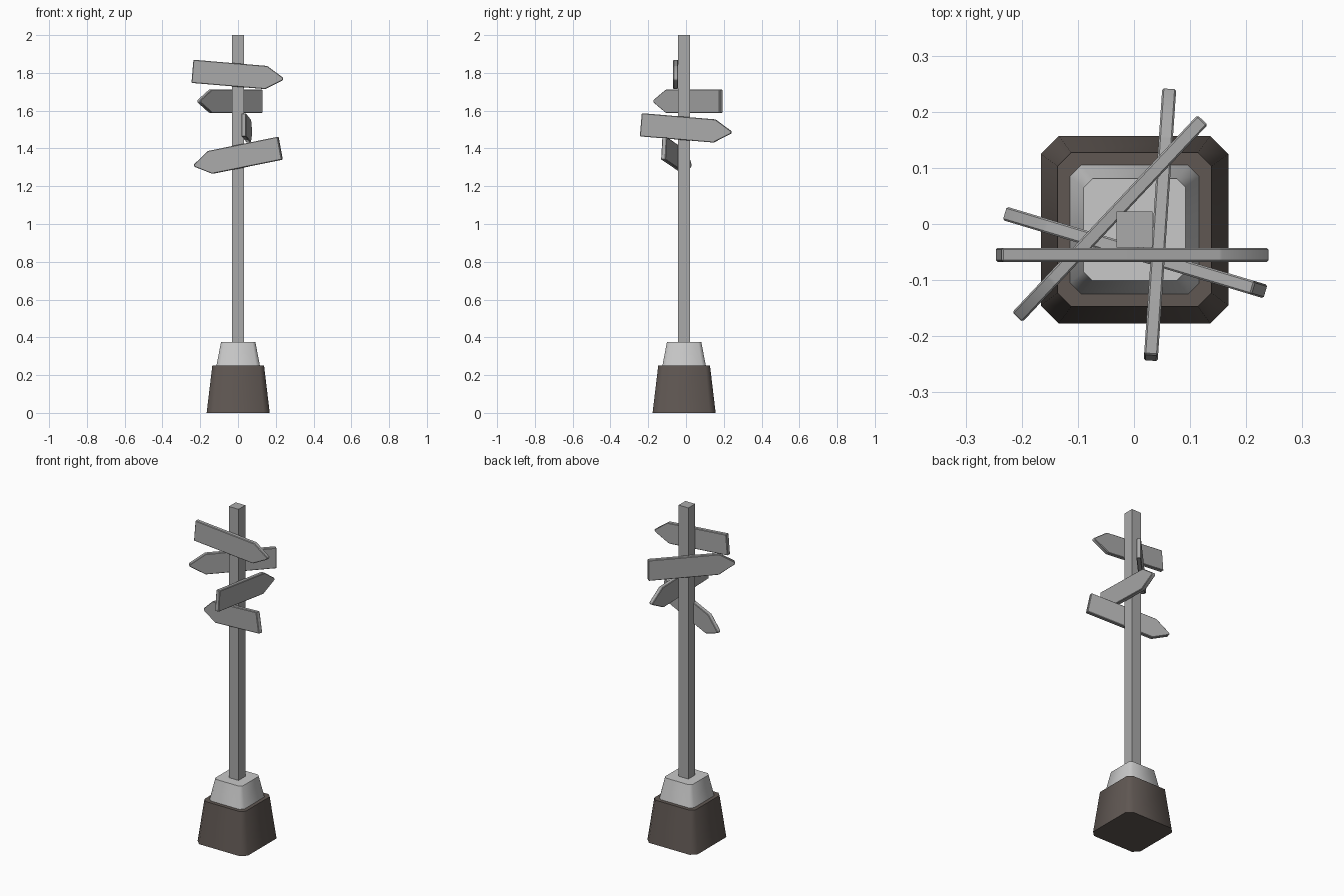
import bpy, bmesh, math
from mathutils import Matrix, Vector

if "Cube" in bpy.data.objects:
    bpy.data.objects.remove(bpy.data.objects["Cube"])

CX, CY = 0.001, -0.01  # post axis


def material(name, rgb):
    m = bpy.data.materials.new(name)
    m.diffuse_color = (*rgb, 1)
    m.use_nodes = True
    m.node_tree.nodes["Principled BSDF"].inputs["Base Color"].default_value = m.diffuse_color
    return m


GREY = material("weathered_grey", (0.40, 0.40, 0.40))
PALE = material("pale_stone", (0.58, 0.58, 0.58))
BROWN = material("dark_brown_stone", (0.115, 0.095, 0.085))


def finish(name, bm, mat, angle):
    bmesh.ops.recalc_face_normals(bm, faces=bm.faces)
    me = bpy.data.meshes.new(name)
    bm.to_mesh(me)
    bm.free()
    me.materials.append(mat)
    ob = bpy.data.objects.new(name, me)
    bpy.context.collection.objects.link(ob)
    bpy.ops.object.select_all(action='DESELECT')
    ob.select_set(True)
    bpy.context.view_layer.objects.active = ob
    bpy.ops.object.shade_smooth_by_angle(angle=math.radians(angle))
    return ob


def square_ring(half, cut):
    """Square outline, with corners cut off when cut > 0."""
    if cut == 0:
        return [(half, half), (-half, half), (-half, -half), (half, -half)]
    a, pts = half - cut, []
    for sx, sy in ((1, 1), (-1, 1), (-1, -1), (1, -1)):
        pair = [(sx * half, sy * a), (sx * a, sy * half)]
        pts += pair if sx * sy > 0 else pair[::-1]
    return pts


def block(name, mat, levels):
    """Tapered block from (z, half width, corner cut) levels."""
    bm = bmesh.new()
    rings = [[bm.verts.new((CX + x, CY + y, z)) for x, y in square_ring(h, c)]
             for z, h, c in levels]
    for lo, hi in zip(rings, rings[1:]):
        for i in range(len(lo)):
            j = (i + 1) % len(lo)
            bm.faces.new((lo[i], lo[j], hi[j], hi[i]))
    bm.faces.new(rings[0])
    bm.faces.new(rings[-1])
    finish(name, bm, mat, 50)


# Stepped footing and post
block("lower_base", BROWN, [(0, 0.167, 0.032), (0.25, 0.137, 0.024)])
block("upper_base", PALE, [(0.25, 0.115, 0.02), (0.375, 0.091, 0.016)])
block("post", GREY, [(0.37, 0.032, 0), (2.0, 0.032, 0)])


def sign(name, centre, heading, dip):
    """Arrow board pointing along heading (degrees), tip lowered by dip."""
    L, head, h, t = 0.242, 0.15, 0.0615, 0.0125
    outline = [(-L, -h), (head, -h), (L - 0.002, -0.006),
               (L - 0.002, 0.006), (head, h), (-L, h)]
    bm = bmesh.new()
    face = bm.faces.new([bm.verts.new((x, -t, z)) for x, z in outline])
    ext = bmesh.ops.extrude_face_region(bm, geom=[face])
    verts = [v for v in ext['geom'] if isinstance(v, bmesh.types.BMVert)]
    bmesh.ops.translate(bm, vec=(0, 2 * t, 0), verts=verts)
    if face.is_valid and len(bm.faces) == 7:
        bm.faces.new(list(face.verts)[::-1])
    bmesh.ops.recalc_face_normals(bm, faces=bm.faces)
    bmesh.ops.bevel(bm, geom=bm.edges[:], offset=0.003, segments=1,
                    affect='EDGES')
    m = (Matrix.Translation(Vector(centre))
         @ Matrix.Rotation(math.radians(heading), 4, 'Z')
         @ Matrix.Rotation(math.radians(dip), 4, 'Y'))
    bmesh.ops.transform(bm, matrix=m, verts=bm.verts)
    finish(name, bm, GREY, 30)


# Four direction boards, top to bottom
sign("sign_top", (0.0, -0.055, 1.788), 0, 4.8)
sign("sign_second", (-0.0435, 0.009, 1.650), 226.8, 0)
sign("sign_third", (0.0465, 0.002, 1.505), 86.1, 4.8)
sign("sign_bottom", (-0.004, -0.049, 1.355), 163.3, 11)
